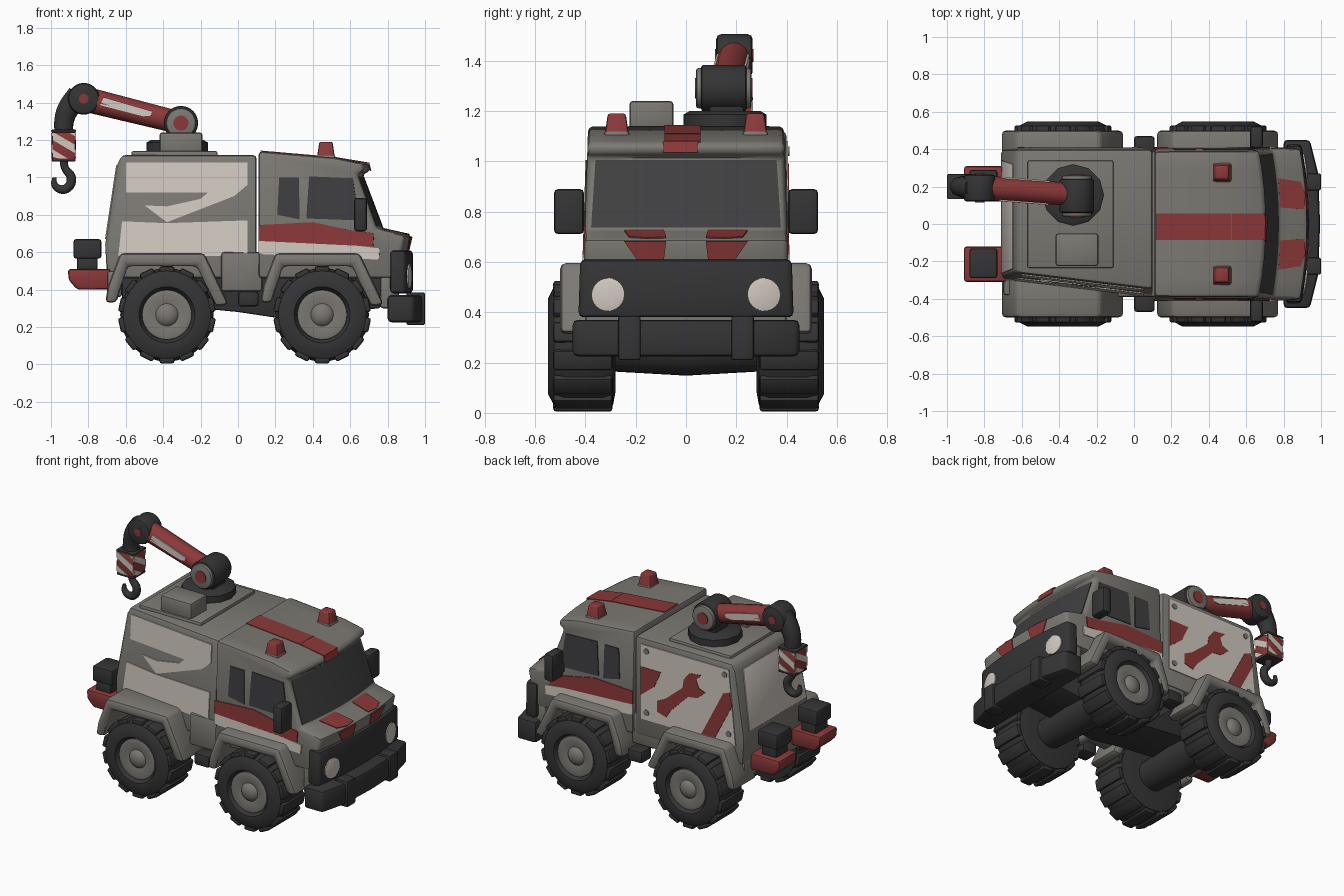
import bpy, bmesh
from math import pi, sin, cos
from mathutils import Vector as V, Matrix

if "Cube" in bpy.data.objects:
    bpy.data.objects.remove(bpy.data.objects["Cube"])


def material(name, rgb):
    m = bpy.data.materials.new(name)
    m.use_nodes = True
    m.diffuse_color = (*rgb, 1)
    node = m.node_tree.nodes["Principled BSDF"]
    node.inputs["Base Color"].default_value = (*rgb, 1)
    node.inputs["Roughness"].default_value = 0.8
    return m


GREY = material("body grey", (0.20, 0.19, 0.17))
BEIGE = material("panel beige", (0.64, 0.58, 0.53))
RED = material("signal red", (0.26, 0.04, 0.04))
DARK = material("rubber black", (0.035, 0.035, 0.037))
GLASS = material("window glass", (0.05, 0.05, 0.053))
parts = []
X, Y, Z = V((1, 0, 0)), V((0, 1, 0)), V((0, 0, 1))


def finish(name, bm, mat, bevel=0, mirror=False):
    bmesh.ops.recalc_face_normals(bm, faces=bm.faces)
    me = bpy.data.meshes.new(name)
    bm.to_mesh(me)
    bm.free()
    me.materials.append(mat)
    ob = bpy.data.objects.new(name, me)
    bpy.context.collection.objects.link(ob)
    if bevel:
        b = ob.modifiers.new("bevel", "BEVEL")
        b.width, b.segments, b.limit_method = bevel, 2, "ANGLE"
    if mirror:
        m = ob.modifiers.new("mirror", "MIRROR")
        m.use_axis = (False, True, False)
    parts.append(ob)
    return ob


def prism(name, pts, mat, depth, origin=(0, 0, 0), u=X, v=Z, bevel=0, mirror=False):
    """Outline in the u, v plane pushed along u x v."""
    bm = bmesh.new()
    u, v, o = u.normalized(), v.normalized(), V(origin)
    face = bm.faces.new([bm.verts.new(o + u * a + v * b) for a, b in pts])
    ext = bmesh.ops.extrude_face_region(bm, geom=[face])["geom"]
    bmesh.ops.translate(bm, vec=u.cross(v) * depth,
                        verts=[g for g in ext if isinstance(g, bmesh.types.BMVert)])
    return finish(name, bm, mat, bevel, mirror)


def rect(a, b, c, d):
    return [(a, c), (b, c), (b, d), (a, d)]


def box(name, x0, x1, y0, y1, z0, z1, mat, bevel=0.015, mirror=False):
    return prism(name, rect(x0, x1, z0, z1), mat, y1 - y0, (0, y1, 0), bevel=bevel, mirror=mirror)


def lathe(name, profile, mat, origin, axis=Y, n=32, mirror=False, bevel=0):
    """Profile of (radius, height along axis) turned around the axis."""
    bm = bmesh.new()
    rot = V(axis).to_track_quat("Z", "Y").to_matrix()
    vs = [bm.verts.new(V(origin) + rot @ V((r, 0, h))) for r, h in profile]
    es = [bm.edges.new(p) for p in zip(vs, vs[1:])]
    bmesh.ops.spin(bm, geom=vs + es, cent=origin, axis=axis, angle=2 * pi, steps=n)
    bmesh.ops.remove_doubles(bm, verts=bm.verts, dist=0.0005)
    return finish(name, bm, mat, bevel, mirror)


def disc(name, r, y0, y1, x, z, mat, n=24, bevel=0.01):
    return lathe(name, [(0, y0), (r, y0), (r, y1), (0, y1)], mat, (x, 0, z), Y, n, False, bevel)


def tube(name, pts, radii, depth, mat):
    cu = bpy.data.curves.new(name, "CURVE")
    cu.dimensions, cu.bevel_depth, cu.bevel_resolution = "3D", depth, 3
    cu.use_fill_caps = True
    s = cu.splines.new("BEZIER")
    s.bezier_points.add(len(pts) - 1)
    for p, co, r in zip(s.bezier_points, pts, radii):
        p.co, p.radius = co, r
        p.handle_left_type = p.handle_right_type = "AUTO"
    s.resolution_u = 5
    cu.materials.append(mat)
    ob = bpy.data.objects.new(name, cu)
    bpy.context.collection.objects.link(ob)
    parts.append(ob)


# Cab shell, grille and lamps
prism("cab", [(.11, .46), (.11, 1.14), (.52, 1.105), (.70, 1.075), (.71, 1.035), (.665, 1.015),
              (.775, .725), (.93, .69), (.91, .6), (.88, .46)], GREY, .82, (0, .41, 0), bevel=.02)
box("grille", .85, .935, -.425, .425, .38, .61, DARK, .02)
lathe("headlight", [(.066, -.02), (.066, .006), (.05, .01), (0, .012)], BEIGE, (.935, .31, .47), X, 24, True)

# Glazing and cab stripes
prism("windscreen", [(-.385, .01), (.385, .01), (.375, .295), (-.375, .295)], GLASS, .009,
      (.77, 0, .725), Y, V((-.11, 0, .29)))
for nm, pts, mat in (
        ("rear_window", [(.21, .8), (.33, .775), (.325, 1.0), (.22, 1.0)], GLASS),
        ("door_window", [(.365, .78), (.68, .77), (.635, .995), (.38, 1.005)], GLASS),
        ("red_stripe", [(.11, .66), (.76, .63), (.765, .7), (.6, .72), (.4, .76), (.11, .745)], RED),
        ("beige_stripe", [(.11, .59), (.79, .56), (.795, .62), (.6, .64), (.11, .66)], BEIGE)):
    prism("cab_" + nm, pts, mat, .009, (0, .416, 0), mirror=True)
prism("roof_stripe", rect(.01, .41, -.09, .06), RED, .005, (.11, 0, 1.139), V((.41, 0, -.035)), Y)
prism("roof_front_stripe", rect(0, .18, -.09, .06), RED, .005, (.52, 0, 1.104), V((.18, 0, -.03)), Y)
prism("visor_stripe", rect(-.095, .05, 0, .045), RED, .005, (.708, 0, 1.034), Y, V((-.01, 0, .04)))
prism("hood_patch", [(.005, .09), (.14, .08), (.15, .16), (.13, .23), (.01, .25)], RED, .005,
      (.775, 0, .725), V((.155, 0, -.035)), Y, mirror=True)
prism("nose_patch", [(.09, 0), (.19, 0), (.25, .085), (.08, .085)], RED, .005,
      (.911, 0, .6), Y, V((.02, 0, .09)), mirror=True)

# Bow the cab front and lean its sides inward
for ob in parts:
    bm = bmesh.new()
    bm.from_mesh(ob.data)
    for y in (-.3, -.2, -.1, 0, .1, .2, .3):
        bmesh.ops.bisect_plane(bm, geom=bm.verts[:] + bm.edges[:] + bm.faces[:],
                               plane_co=(0, y, 0), plane_no=Y, dist=.0001)
    for v in bm.verts:
        v.co.x -= .035 * (v.co.y / .4) ** 2 * min(1, max(0, (v.co.x - .55) / .15))
        v.co.y *= 1 - .075 * (v.co.z - .46)
    bm.to_mesh(ob.data)
    bm.free()

# Cargo box, whose near wall slants inward to the rear
cargo = [prism("cargo_box", [(-.70, .46), (-.71, .64), (-.645, 1.07), (-.62, 1.12), (.1, 1.12), (.1, .46)],
               GREY, .4, (0, .4, 0), bevel=.022),
         prism("near_upper_panel", [(-.6, 1.08), (.05, 1.08), (.05, .96), (-.02, .9), (-.38, .76), (-.5, .85),
                                    (-.38, .845), (-.2, .885), (-.16, .92), (-.6, .92)], BEIGE, .006),
         prism("near_lower_panel", [(-.64, .58), (.05, .58), (.05, .77), (-.38, .755), (-.62, .765)],
               BEIGE, .006)]
for ob in cargo:
    for v in ob.data.vertices:
        if v.co.y < .01:
            v.co.y -= .385 + .12 * (v.co.x - .1) - .07 * (v.co.z - .6)

# Lower body
box("side_skirt", -.09, .13, -.39, .39, .39, .6, GREY)
box("front_skirt", .76, .86, -.4, .4, .3, .5, GREY)
box("rear_skirt", -.7, -.62, -.38, .38, .36, .5, GREY)
prism("chassis", [(-.62, .5), (-.62, .34), (0, .28), (.2, .25), (.76, .3), (.8, .5)],
      DARK, .32, (0, .16, 0), bevel=.01)
box("side_step", 0, .11, .36, .47, .31, .39, DARK, mirror=True)

# Wheels, lugs, axles and fenders
for place, x in (("rear", -.38), ("front", .45)):
    c = (x, 0, .265)
    lathe(place + "_tire", [(0, .28), (.18, .28), (.235, .29), (.25, .33), (.25, .48), (.235, .525),
                            (.19, .548), (.15, .545), (.132, .515), (0, .5)], DARK, c, mirror=True)
    lathe(place + "_hub", [(.135, .5), (.132, .527), (.115, .532), (.06, .52), (.052, .53),
                           (.03, .543), (0, .546)], GREY, c, mirror=True)
    lathe(place + "_axle", [(0, -.3), (.1, -.3), (.117, 0), (.1, .3), (0, .3)], DARK, c)
    bm = bmesh.new()
    for i in range(14):
        bmesh.ops.create_cube(bm, matrix=Matrix.Translation((x, .41, .265)) @ Matrix.Rotation(i * pi / 7, 4, "Y")
                              @ Matrix.Translation((0, 0, .243)) @ Matrix.Diagonal((.08, .235, .034, 1)))
    finish(place + "_tread_lugs", bm, DARK, .012, True)
    arch = [(-.33, .33), (-.315, .42), (-.25, .595), (.2, .595), (.33, .32), (.26, .31),
            (.16, .525), (-.21, .525), (-.27, .33)]
    prism(place + "_fender", arch, GREY, .24, (x, .5, 0), bevel=.022, mirror=True)

# Front bumper
bow = [(.8, -.45), (.94, -.45), (.985, -.27), (.995, 0), (.985, .27), (.94, .45), (.8, .45)]
prism("front_bumper", bow, DARK, .145, (0, 0, .225), X, Y, .02)
box("bumper_bracket", .9, 1, .18, .27, .21, .385, DARK, .01, True)

# Mirrors and beacons
box("wing_mirror", .62, .69, .405, .525, .71, .89, DARK, .018, True)
box("mirror_stalk", .62, .66, .37, .43, .74, .8, DARK, .005, True)
box("beacon_base", .42, .52, .225, .325, 1.08, 1.12, GREY, .01, True)
lathe("beacon", [(.068, 0), (.05, .085), (0, .085)], RED, (.47, .275, 1.105), Z, 4, True, .01).data.transform(
    Matrix.Translation((.47, .275, 0)) @ Matrix.Rotation(pi / 4, 4, "Z") @ Matrix.Translation((-.47, -.275, 0)))

# Far and rear cargo panels
prism("far_panel", [(-.65, .58), (.05, .58), (.05, 1.08), (-.6, 1.08)], BEIGE, .007, (0, .406, 0))
far = (0, .409, 0)
prism("wrench", [(-.07, .66), (-.14, .64), (-.17, .69), (-.3, .82), (-.37, .83), (-.43, .88), (-.38, .9),
                 (-.36, .95), (-.4, .99), (-.31, .98), (-.27, .93), (-.26, .87), (-.13, .76), (-.07, .73)],
      RED, .005, far)
prism("corner_mark_front", [(.05, .93), (-.1, .93), (-.05, .82), (.05, .74)], RED, .005, far)
prism("corner_mark_rear", [(-.4, .6), (-.5, .6), (-.625, .84), (-.61, .93), (-.56, .91)], RED, .005, far)
for i, (x, z) in enumerate([(.01, 1.04), (.01, .63), (-.57, 1.04), (-.6, .65)]):
    disc("panel_bolt_%d" % i, .02, .4, .411, x, z, GREY, n=10, bevel=0)
prism("rear_panel", [(-.34, .04), (.265, .04), (.24, .44), (-.32, .44)], BEIGE, .009,
      (-.708, 0, .63), -Y, V((.065, 0, .43)), .003)

# Rear lamps
prism("rear_lamp", [(-.91, .51), (-.905, .45), (-.86, .4), (-.68, .4), (-.68, .51)], RED, .19, (0, .31, 0),
      bevel=.015, mirror=True)
box("lamp_neck", -.86, -.75, .145, .275, .49, .58, DARK, .01, True)
box("lamp_block", -.88, -.73, .13, .29, .565, .67, DARK, .015, True)

# Roof hatch and crane
box("roof_plate", -.57, -.11, -.235, .34, 1.1, 1.14, GREY, .01)
box("roof_locker", -.42, -.19, -.225, -.05, 1.12, 1.24, GREY, .015)
lathe("crane_turntable", [(0, 0), (.165, 0), (.165, .055), (.14, .07), (0, .07)], DARK, (-.325, .155, 1.13), Z, 12)
box("crane_pedestal", -.38, -.25, .09, .23, 1.17, 1.27, DARK)
pivot, elbow = V((-.305, .155, 1.29)), V((-.825, .195, 1.42))
disc("crane_pivot", .092, .06, .24, pivot.x, pivot.z, DARK)
disc("pivot_cap", .08, .04, .26, pivot.x, pivot.z, GREY)
disc("pivot_badge", .04, .035, .265, pivot.x, pivot.z, RED, bevel=0)
disc("crane_elbow", .085, .12, .265, elbow.x, elbow.z, DARK, bevel=.02)
disc("elbow_badge", .026, .116, .269, elbow.x, elbow.z, RED, bevel=0)
d = elbow - pivot
L = d.length
lathe("crane_arm", [(0, 0), (.06, 0), (.067, L), (0, L)], RED, pivot, d.normalized(), 16)
up = -d.cross(Y).normalized()
up *= 1 if up.z > 0 else -1
side = d.normalized().cross(up)
for nm, start in (("near", pivot + side * .057), ("far", pivot - side * .065)):
    prism(nm + "_arm_stripe", [(.16, 0), (.2, -.014), (.44, -.012), (.43, .034), (.16, .024)],
          BEIGE, .008, start, d, up)
tube("crane_drop", [(-.85, .195, 1.43), (-.905, .198, 1.37), (-.93, .2, 1.3), (-.93, .2, 1.23)],
     (1.2, 1, .9, .85), .06, DARK)

# Hook block with diagonal bands
bx, by, h = -.932, .2, .062
box("hook_block", bx - h, bx + h, by - h, by + h, 1.095, 1.245, RED, .006)
box("hook_block_head", bx - .067, bx + .067, by - .067, by + .067, 1.24, 1.255, DARK, .006)
box("hook_block_foot", bx - .064, bx + .064, by - .064, by + .064, 1.085, 1.1, DARK, .005)
for k in range(4):
    u = V((cos(k * pi / 2), sin(k * pi / 2), 0))
    o = V((bx, by, 0)) + u.cross(Z) * (h - .001)
    for nm, pts in (("upper", [(-.06, 1.2), (.06, 1.13), (.06, 1.175), (-.05, 1.238), (-.06, 1.238)]),
                    ("lower", [(-.06, 1.11), (-.03, 1.102), (.02, 1.102), (-.06, 1.15)]),
                    ("top", [(.03, 1.238), (.06, 1.22), (.06, 1.238)])):
        prism("%s_band_%d" % (nm, k), pts, BEIGE, .006, o, u)
tube("hook", [(-.932, .2, 1.1), (-.925, .2, 1.05), (-.892, .2, 1.0), (-.905, .2, .95), (-.945, .2, .935),
              (-.98, .2, .96), (-.982, .2, 1.0)], (1, .9, 1.1, 1.1, 1, .8, .45), .024, DARK)

# Bake modifiers and shade
bpy.ops.object.select_all(action="DESELECT")
for ob in parts:
    ob.select_set(True)
bpy.context.view_layer.objects.active = parts[0]
bpy.ops.object.convert(target="MESH")
bpy.ops.object.shade_smooth_by_angle(angle=0.7)
